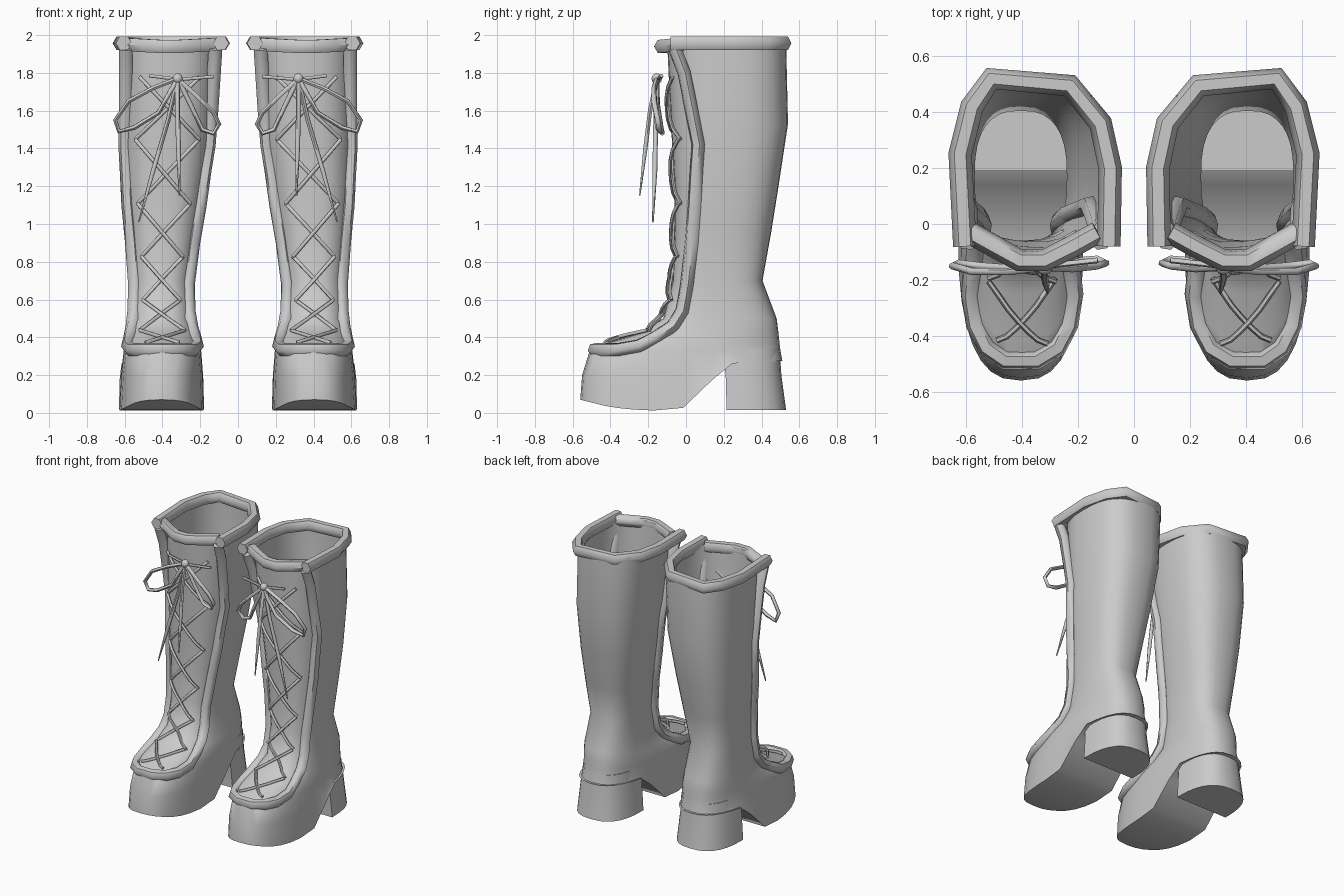
import bpy, bmesh
from math import sin, cos, pi

if "Cube" in bpy.data.objects:
    bpy.data.objects.remove(bpy.data.objects["Cube"])

# One boot is built on the +x side; every part is mirrored across x = 0.
# Sections: z, front y, back y, inner x, outer x
SECTIONS = [
    (1.97, -.10, .53, .09, .62), (1.53, -.08, .54, .12, .62),
    (1.20, -.06, .49, .165, .61), (.95, -.06, .45, .205, .59),
    (.70, -.07, .405, .24, .57), (.50, -.12, .48, .23, .58),
    (.42, -.25, .49, .21, .59), (.37, -.42, .495, .20, .60),
    (.33, -.51, .50, .195, .605), (.20, -.55, .51, .185, .62),
    (0.0, -.56, .53, .18, .63)]
SOLE = [(-.6, .08), (-.54, .065), (-.4, .03), (-.2, .01), (.02, .03), (.21, .26), (.6, .28)]
P = 2.6   # roundness of the cross-section
N = 32


def lerp_table(table, t):
    for a, b in zip(table, table[1:]):
        if (a[0] - t) * (b[0] - t) <= 0:
            f = (t - a[0]) / (b[0] - a[0])
            return [u + (v - u) * f for u, v in zip(a, b)]
    return list(table[0] if abs(table[0][0] - t) < abs(table[-1][0] - t) else table[-1])


def section(z):
    _, yf, yb, xl, xr = lerp_table(SECTIONS, z)
    return (xl + xr) / 2, (yf + yb) / 2, (xr - xl) / 2, (yb - yf) / 2


def side_x(y, z, side):
    xc, yc, hx, hy = section(z)
    w = max(0, 1 - min(1, abs((y - yc) / hy)) ** P) ** (1 / P)
    if z > 1:
        w = max(w, .9)
    return xc + side * hx * w


def front_y(x, z):
    xc, yc, hx, hy = section(z)
    return yc - hy * max(0, 1 - min(1, abs((x - xc) / hx)) ** P) ** (1 / P)


def power(v):
    return abs(v) ** (2 / P) * (1 if v >= 0 else -1)


def finish(ob, angle=45):
    bpy.ops.object.select_all(action='DESELECT')
    ob.select_set(True)
    bpy.context.view_layer.objects.active = ob
    if ob.type == 'CURVE':
        bpy.ops.object.convert(target='MESH')
        ob = bpy.context.object
    bpy.ops.object.shade_smooth_by_angle(angle=angle * pi / 180)
    ob.modifiers.new("pair", 'MIRROR').use_mirror_merge = False


def mesh_object(name, bm):
    bmesh.ops.recalc_face_normals(bm, faces=bm.faces)
    me = bpy.data.meshes.new(name)
    bm.to_mesh(me)
    ob = bpy.data.objects.new(name, me)
    bpy.context.collection.objects.link(ob)
    finish(ob)


def tube(name, paths, radius, res=1):
    cu = bpy.data.curves.new(name, 'CURVE')
    cu.dimensions = '3D'
    cu.bevel_depth, cu.bevel_resolution, cu.use_fill_caps = radius, res, True
    for path in paths:
        sp = cu.splines.new('POLY')
        sp.points.add(len(path) - 1)
        for pt, p in zip(sp.points, path):
            pt.co = (*p[:3], 1)
            pt.radius = p[3] if len(p) > 3 else 1
    ob = bpy.data.objects.new(name, cu)
    bpy.context.collection.objects.link(ob)
    finish(ob, 60)


def bridge(bm, a, b):
    n = len(a)
    for i in range(n):
        bm.faces.new((a[i], a[(i + 1) % n], b[(i + 1) % n], b[i]))


# Boot body: open shaft lofted down into the platform foot
bm = bmesh.new()
rings = []
for z, *_ in SECTIONS:
    xc, yc, hx, hy = section(z)
    ring = []
    for i in range(N):
        a = 2 * pi * i / N
        y = yc - hy * power(cos(a))
        ring.append(bm.verts.new((xc + hx * power(sin(a)), y, max(z, lerp_table(SOLE, y)[1]))))
    if rings:
        bridge(bm, rings[-1], ring)
    rings.append(ring)
last = rings[-1]
for i in range(N // 2):   # sole strips across the foot
    quad = [last[i], last[i + 1], last[N - i - 1], last[(N - i) % N]]
    bm.faces.new(list(dict.fromkeys(quad)))
bmesh.ops.dissolve_degenerate(bm, dist=.0005, edges=bm.edges)
mesh_object("boot_body", bm)

# Block heel with a flat front
bm = bmesh.new()
rings = []
for z, yf, yb, xc, hx in [(.34, .19, .495, .40, .185), (.2, .21, .505, .405, .195), (.015, .215, .53, .405, .21)]:
    ring = [bm.verts.new((xc + hx * power(cos(pi * i / 14)),
                          yf + (yb - yf) * power(abs(sin(pi * i / 14))), z)) for i in range(15)]
    if rings:
        bridge(bm, rings[-1], ring)
    rings.append(ring)
bm.faces.new(rings[0])
bm.faces.new(rings[-1])
mesh_object("heel", bm)

# Padded trim: down the inner edge, round the toe, up the outer edge
edge = [(-.06, 1.93), (-.01, 1.8), (.03, 1.6), (.065, 1.42), (.055, 1.28), (.045, 1.1), (.03, .9),
        (.005, .68), (-.02, .54), (-.07, .46), (-.16, .40), (-.25, .355), (-.36, .335), (-.44, .335)]
inner = [(side_x(y, z, -1), y, z) for y, z in edge]
outer = [(side_x(y, z, 1), y, z) for y, z in edge]
toe = [(.35, -.485, .335), (.46, -.485, .335)]
tube("edge_trim", [inner + toe + outer[::-1]], .037)

# Top rim and tongue rim
rim = [(.09, -.08), (.085, .2), (.12, .36), (.23, .495), (.51, .52), (.58, .42), (.622, .25), (.605, -.08)]
tube("top_rim", [[(x, y, 1.957) for x, y in rim]], .042)
tube("tongue_rim", [[(.13, -.03, 1.95), (.22, -.08, 1.945), (.32, -.13, 1.94), (.41, -.13, 1.94),
                     (.5, -.08, 1.945), (.59, -.03, 1.95)]], .04)

# Criss-cross laces following the front surface
levels = [(.365, .09), (.43, .12), (.59, .10), (.82, .11), (1.1, .14), (1.44, .17), (1.77, .16)]
laces = []
for (z0, w0), (z1, w1) in zip(levels, levels[1:]):
    for s in (-1, 1):
        path = []
        for k in range(7):
            t = k / 6
            z = z0 + (z1 - z0) * t
            x = section(z)[0] + s * (-w0 + (w0 + w1) * t)
            path.append((x, front_y(x, z) - .014 - .006 * s, z + .008))
        laces.append(path)
laces.append([(.13, -.13, 1.78), (.31, -.15, 1.765), (.47, -.13, 1.785)])
tube("laces", laces, .010)

# Bow: two loops, two tapering tails and a knot
knot = (.32, -.155, 1.77)
loops = [
    [knot, (.22, -.16, 1.68), (.13, -.15, 1.59), (.10, -.14, 1.53), (.13, -.125, 1.48),
     (.19, -.13, 1.50), (.25, -.15, 1.63), knot],
    [knot, (.45, -.17, 1.72), (.58, -.17, 1.65), (.65, -.15, 1.55), (.63, -.14, 1.49),
     (.55, -.15, 1.51), (.42, -.16, 1.59), (.36, -.17, 1.7), knot]]
tails = [
    [knot, (.32, -.19, 1.6), (.315, -.215, 1.4), (.31, -.245, 1.15, .3)],
    [knot, (.37, -.16, 1.55), (.45, -.165, 1.28), (.525, -.175, 1.01, .3)]]
tube("bow_loops", loops, .013)
tube("bow_tails", tails, .013)
bpy.ops.mesh.primitive_uv_sphere_add(segments=10, ring_count=6, radius=.028, location=knot)
ob = bpy.context.object
ob.name = "bow_knot"
bpy.ops.object.transform_apply(location=True, rotation=False, scale=False)
finish(ob)
